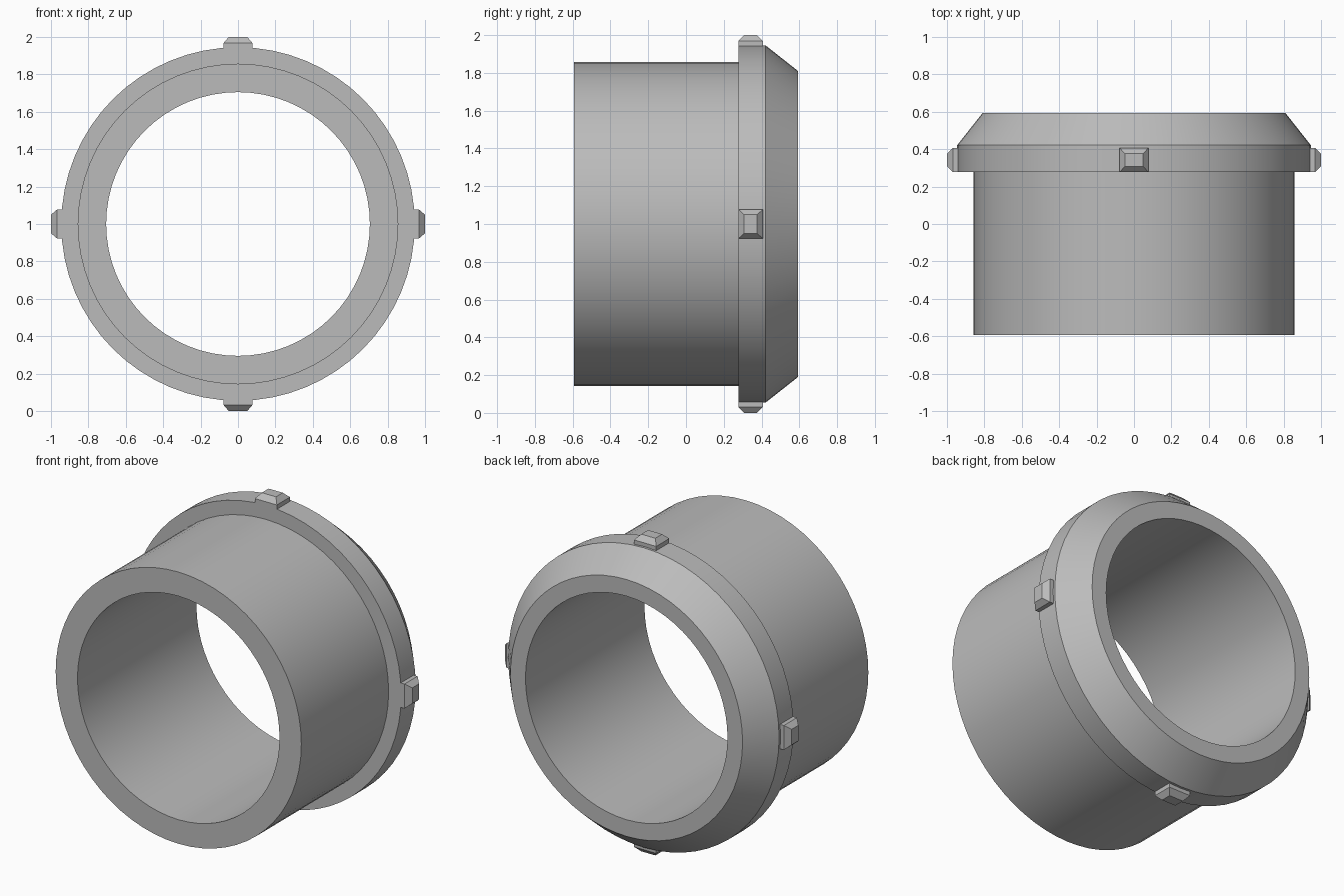
import bpy, bmesh, math
from mathutils import Matrix, Vector

if "Cube" in bpy.data.objects:
    bpy.data.objects.remove(bpy.data.objects["Cube"])

SEGMENTS = 64
CENTRE = Vector((0, 0, 1))

grey = bpy.data.materials.new("plain grey")
grey.use_nodes = True
grey.diffuse_color = (0.5, 0.5, 0.5, 1)
grey.node_tree.nodes["Principled BSDF"].inputs["Base Color"].default_value = (0.5, 0.5, 0.5, 1)


def finish(bm, name):
    bmesh.ops.recalc_face_normals(bm, faces=bm.faces)
    mesh = bpy.data.meshes.new(name)
    bm.to_mesh(mesh)
    bm.free()
    mesh.materials.append(grey)
    obj = bpy.data.objects.new(name, mesh)
    obj.location = CENTRE
    bpy.context.collection.objects.link(obj)
    return obj


# Collar: one closed (radius, y) profile turned about the y axis
profile = [(0.705, -0.593), (0.857, -0.593), (0.857, 0.277), (0.945, 0.277),
           (0.945, 0.422), (0.81, 0.593), (0.705, 0.593)]
bm = bmesh.new()
verts = [bm.verts.new((r, y, 0)) for r, y in profile]
edges = [bm.edges.new((v, verts[i - 1])) for i, v in enumerate(verts)]
bmesh.ops.spin(bm, geom=verts + edges, axis=(0, 1, 0), cent=(0, 0, 0),
               angle=math.tau, steps=SEGMENTS, use_merge=True)
bmesh.ops.remove_doubles(bm, verts=bm.verts, dist=0.0001)
collar = finish(bm, "flanged_collar")
bpy.ops.object.select_all(action="DESELECT")
collar.select_set(True)
bpy.context.view_layer.objects.active = collar
bpy.ops.object.shade_smooth_by_angle(angle=math.radians(25))


# Lugs: small blocks with a tapered cap, set around the flange
def lug(name, turn):
    bm = bmesh.new()
    bmesh.ops.create_cube(bm, size=1, matrix=Matrix.Translation((0, 0.342, 0.948))
                          @ Matrix.Diagonal((0.154, 0.13, 0.04, 1)))
    bm.faces.ensure_lookup_table()
    top = max(bm.faces, key=lambda f: f.calc_center_median().z)
    cap = bmesh.ops.extrude_face_region(bm, geom=[top])["geom"]
    bmesh.ops.delete(bm, geom=[top], context="FACES_ONLY")
    for v in [g for g in cap if isinstance(g, bmesh.types.BMVert)]:
        v.co.x *= 0.64
        v.co.y = 0.342 + (v.co.y - 0.342) * 0.52
        v.co.z = 1
    bm.transform(Matrix.Rotation(turn, 4, "Y"))
    finish(bm, name)


for i, side in enumerate(("top", "left", "bottom", "right")):
    lug(side + "_lug", i * math.pi / 2)
